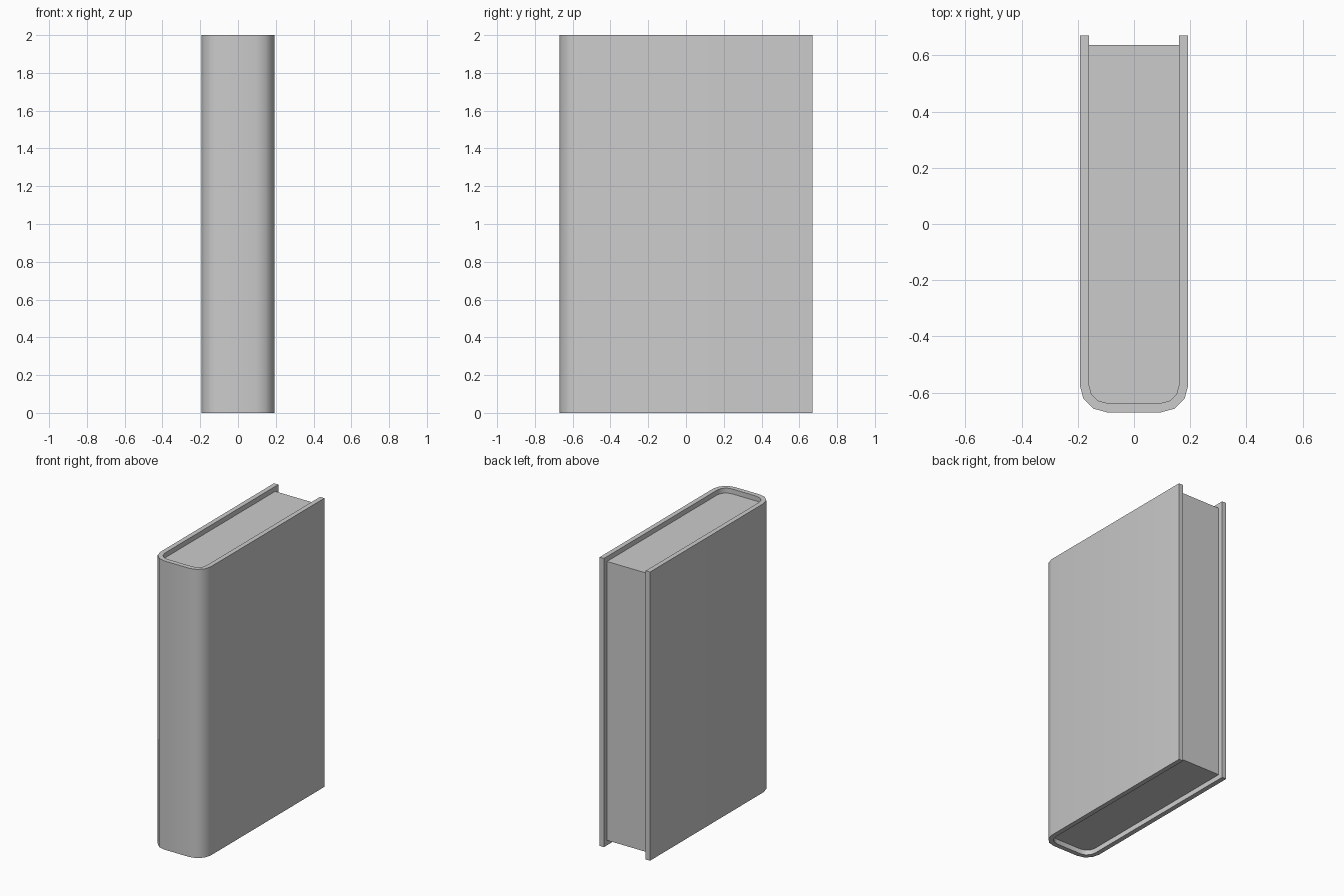
import bpy, bmesh
from math import cos, sin, radians

if "Cube" in bpy.data.objects:
    bpy.data.objects.remove(bpy.data.objects["Cube"])

HEIGHT = 2.0
BACK = 0.67            # open edge of the boards
CX, CY = 0.096, -0.573  # centre of the rounded spine corners
R_OUT, R_IN = 0.097, 0.064
INSET = 0.034          # how far the pages sit inside the cover


def u_profile(radius, back):
    """U-shaped outline from the left open end, round the spine, to the right."""
    half = [(CX + radius, back)]
    half += [(CX + radius * cos(radians(a)), CY - radius * sin(radians(a)))
             for a in (0, 30, 60, 90)]
    return [(-x, y) for x, y in half] + half[::-1]


def finish(name, bm):
    bmesh.ops.recalc_face_normals(bm, faces=bm.faces)
    mesh = bpy.data.meshes.new(name)
    bm.to_mesh(mesh)
    bm.free()
    obj = bpy.data.objects.new(name, mesh)
    bpy.context.collection.objects.link(obj)
    bpy.ops.object.select_all(action='DESELECT')
    bpy.context.view_layer.objects.active = obj
    obj.select_set(True)
    bpy.ops.object.shade_smooth_by_angle(angle=radians(40))
    return obj


def extrude_up(bm, faces, height):
    ext = bmesh.ops.extrude_face_region(bm, geom=faces)
    verts = [g for g in ext["geom"] if isinstance(g, bmesh.types.BMVert)]
    bmesh.ops.translate(bm, verts=verts, vec=(0, 0, height))


# Cover: a strip of quads between the outer and inner outlines, extruded up
bm = bmesh.new()
outer = [bm.verts.new((x, y, 0)) for x, y in u_profile(R_OUT, BACK)]
inner = [bm.verts.new((x, y, 0)) for x, y in u_profile(R_IN, BACK)]
strip = [bm.faces.new((outer[i], outer[i + 1], inner[i + 1], inner[i]))
         for i in range(len(outer) - 1)]
extrude_up(bm, strip, HEIGHT)
finish("book_cover", bm)

# Pages: a solid block filling the inner outline, set in on three sides
bm = bmesh.new()
outline = [bm.verts.new((x, y, INSET)) for x, y in u_profile(R_IN, BACK - INSET)]
extrude_up(bm, [bm.faces.new(outline)], HEIGHT - 2 * INSET)
finish("page_block", bm)
